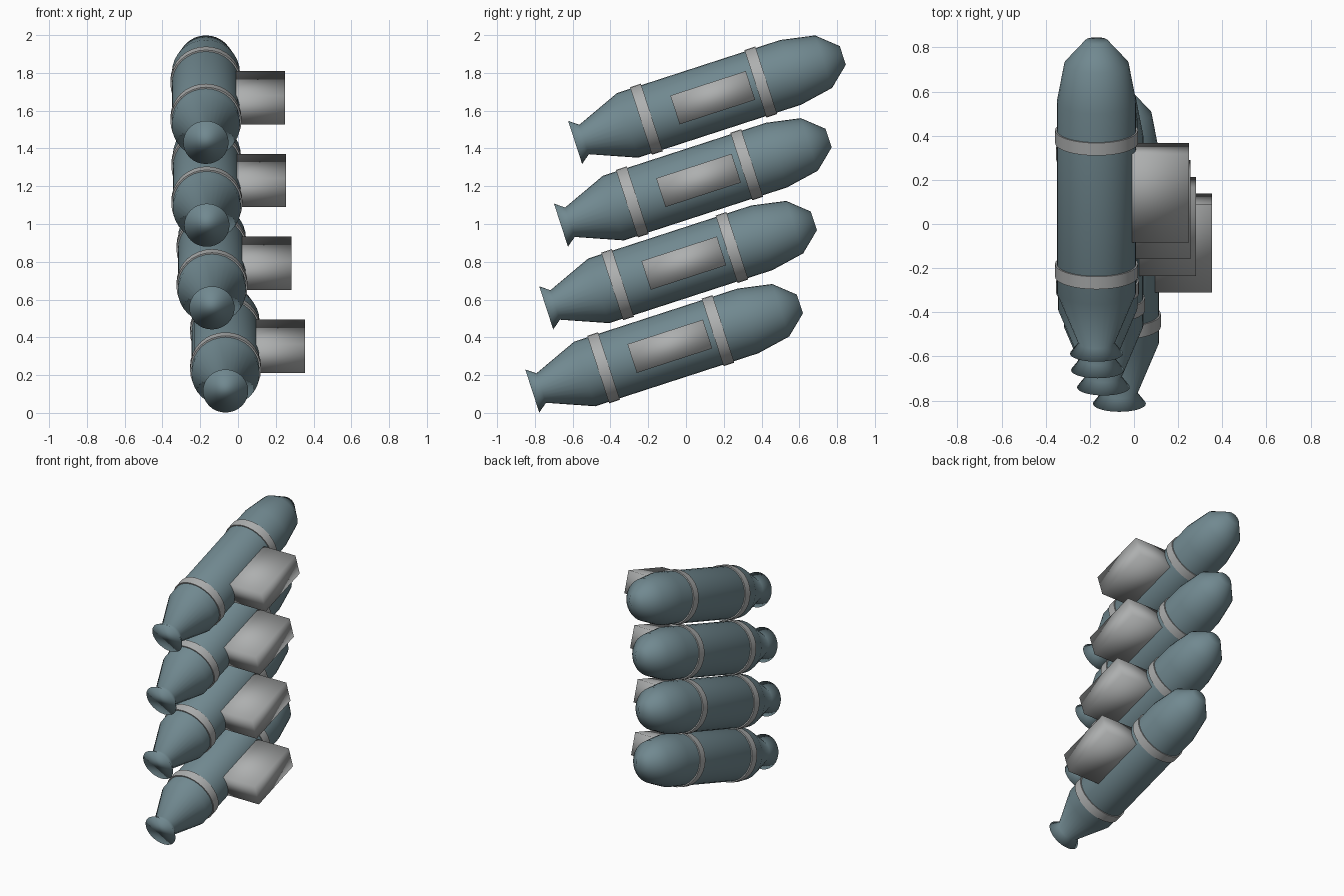
import bpy, bmesh, math
from mathutils import Matrix, Vector

if "Cube" in bpy.data.objects:
    bpy.data.objects.remove(bpy.data.objects["Cube"])

TILT = math.radians(18)
SIDES = 32


def material(name, rgb):
    m = bpy.data.materials.new(name)
    m.diffuse_color = (*rgb, 1.0)
    m.use_nodes = True
    m.node_tree.nodes["Principled BSDF"].inputs["Base Color"].default_value = m.diffuse_color
    return m


BLUE_GREY = material("blue_grey", (0.165, 0.25, 0.28))
LIGHT_GREY = material("light_grey", (0.42, 0.43, 0.43))


def finish(bm, name, mat, place, sharp=False):
    """Turn a bmesh into a smooth shaded object, tilted into position."""
    bmesh.ops.recalc_face_normals(bm, faces=bm.faces)
    for f in bm.faces:
        f.smooth = True
    if sharp:
        for e in bm.edges:
            if len(e.link_faces) == 2 and e.calc_face_angle() > math.radians(40):
                e.smooth = False
    me = bpy.data.meshes.new(name)
    bm.to_mesh(me)
    bm.free()
    me.materials.append(mat)
    ob = bpy.data.objects.new(name, me)
    bpy.context.collection.objects.link(ob)
    ob.matrix_world = place
    return ob


def rings(bm, profile):
    """Rings of vertices around the y axis for (position, radius) pairs, bridged."""
    loops = []
    for s, r in profile:
        loops.append([bm.verts.new((r * math.cos(a), s, r * math.sin(a)))
                      for a in (2 * math.pi * i / SIDES for i in range(SIDES))])
    for a, b in zip(loops, loops[1:]):
        for i in range(SIDES):
            j = (i + 1) % SIDES
            bm.faces.new((a[i], a[j], b[j], b[i]))
    return loops


def capsule(name, place):
    # flared tail, narrow neck, cylinder body, faceted nose
    bm = bmesh.new()
    loops = rings(bm, [(0, 0.12), (0.05, 0.082), (0.292, 0.18),
                       (1.20, 0.18), (1.383, 0.146), (1.49, 0.052)])
    bm.faces.new(loops[0])
    bm.faces.new(loops[-1])
    finish(bm, name, BLUE_GREY, place)


def strap(name, s, place):
    # closed band with a small thickness
    bm = bmesh.new()
    w = 0.03
    rings(bm, [(s - w, 0.175), (s - w, 0.188), (s + w, 0.188),
               (s + w, 0.175), (s - w, 0.175)])
    bmesh.ops.remove_doubles(bm, verts=bm.verts, dist=1e-5)
    finish(bm, name, LIGHT_GREY, place, sharp=True)


def mount(name, place):
    # softly shaded block reaching out to the right
    bm = bmesh.new()
    bmesh.ops.create_cube(bm, size=1.0)
    bmesh.ops.scale(bm, vec=(0.42, 0.42, 0.16), verts=bm.verts)
    bmesh.ops.translate(bm, vec=(0.21, 0.766, 0), verts=bm.verts)
    finish(bm, name, LIGHT_GREY, place)


# tail centre of each capsule, top to bottom
TAILS = [(-0.170, -0.587, 1.432), (-0.165, -0.662, 0.994),
         (-0.138, -0.740, 0.556), (-0.066, -0.814, 0.116)]

for n, tail in enumerate(TAILS, 1):
    place = Matrix.Translation(Vector(tail)) @ Matrix.Rotation(TILT, 4, 'X')
    capsule(f"capsule_{n}", place)
    strap(f"rear_strap_{n}", 0.397, place)
    strap(f"front_strap_{n}", 1.034, place)
    mount(f"mount_block_{n}", place)
